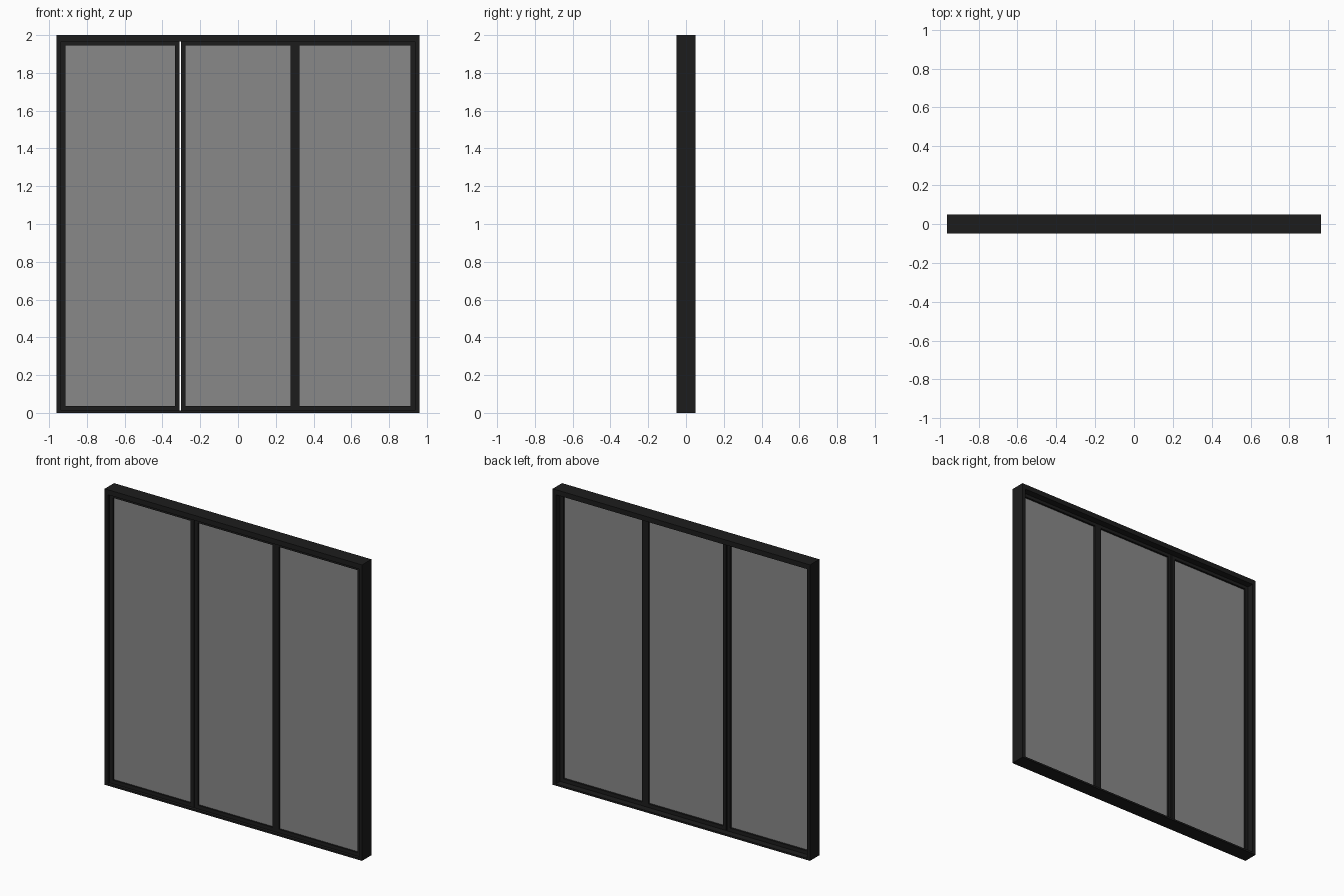
import bpy, bmesh

if "Cube" in bpy.data.objects:
    bpy.data.objects.remove(bpy.data.objects["Cube"])


def material(name, value):
    m = bpy.data.materials.new(name)
    m.diffuse_color = (value, value, value, 1)
    m.use_nodes = True
    m.node_tree.nodes["Principled BSDF"].inputs["Base Color"].default_value = m.diffuse_color
    return m


BLACK = material("black_metal", 0.012)
GLASS = material("grey_glass", 0.25)


def make_object(name, bm, mat):
    bmesh.ops.recalc_face_normals(bm, faces=bm.faces)
    mesh = bpy.data.meshes.new(name)
    bm.to_mesh(mesh)
    bm.free()
    mesh.materials.append(mat)
    bpy.context.collection.objects.link(bpy.data.objects.new(name, mesh))


def ring(name, outer, inner, y0, y1, mat):
    """Rectangular frame; outer and inner are (x0, x1, z0, z1)."""
    bm = bmesh.new()

    def loop(r, y):
        x0, x1, z0, z1 = r
        return [bm.verts.new((x, y, z)) for x, z in
                ((x0, z0), (x1, z0), (x1, z1), (x0, z1))]

    loops = [loop(outer, y0), loop(outer, y1), loop(inner, y1), loop(inner, y0)]
    for k in range(4):
        a, b = loops[k], loops[(k + 1) % 4]
        for i in range(4):
            j = (i + 1) % 4
            bm.faces.new((a[i], a[j], b[j], b[i]))
    make_object(name, bm, mat)


def box(name, r, y0, y1, mat):
    x0, x1, z0, z1 = r
    bm = bmesh.new()
    bmesh.ops.create_cube(bm, size=1)
    for v in bm.verts:
        v.co = (x1 if v.co.x > 0 else x0, y1 if v.co.y > 0 else y0,
                z1 if v.co.z > 0 else z0)
    make_object(name, bm, mat)


# Outer frame
Z0, Z1 = 0.012, 1.966
ring("outer_frame", (-0.962, 0.962, 0, 2), (-0.938, 0.938, Z0, Z1), -0.05, 0.05, BLACK)

# Three door leaves set towards the front, each a sash with a glass pane
panels = {"left": (-0.938, -0.309), "middle": (-0.303, 0.302), "right": (0.302, 0.938)}
for side, (x0, x1) in panels.items():
    opening = (x0 + 0.024, x1 - 0.024, Z0 + 0.024, Z1 - 0.022)
    ring(side + "_sash", (x0, x1, Z0, Z1), opening, -0.03, 0.005, BLACK)
    box(side + "_glass", opening, -0.018, -0.008, GLASS)
